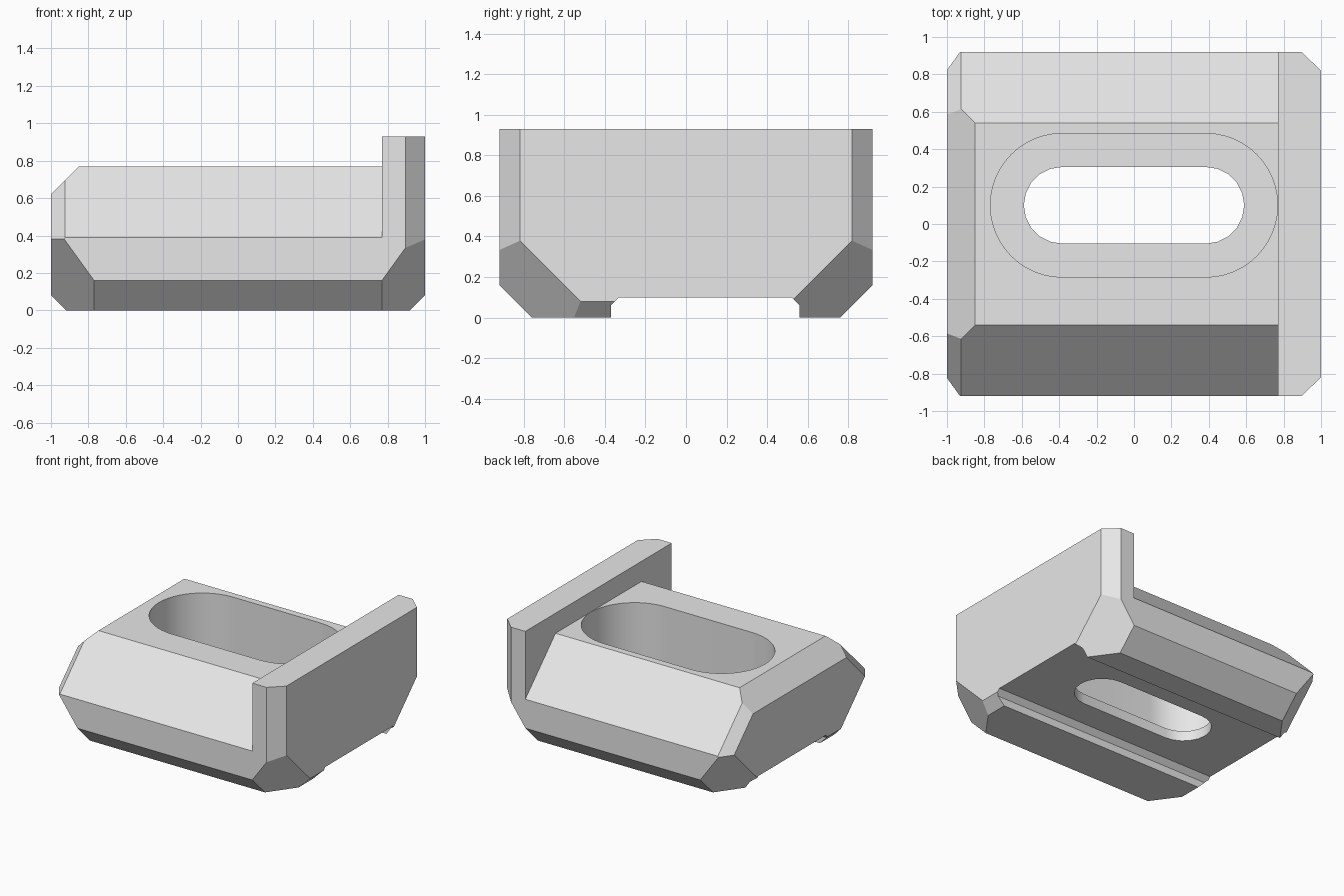
import bpy, bmesh, math
from mathutils import Vector

old = bpy.data.objects.get("Cube")
if old:
    bpy.data.objects.remove(old, do_unlink=True)

WALL_X = 0.77      # inner face of the end wall
SLOT_Y = 0.10      # centre line of the slot

grey = bpy.data.materials.new("light_grey")
grey.use_nodes = True
grey.diffuse_color = (0.8, 0.8, 0.8, 1)
grey.node_tree.nodes["Principled BSDF"].inputs["Base Color"].default_value = grey.diffuse_color


def add_object(name, bm):
    bmesh.ops.recalc_face_normals(bm, faces=bm.faces)
    mesh = bpy.data.meshes.new(name)
    bm.to_mesh(mesh)
    bm.free()
    mesh.materials.append(grey)
    ob = bpy.data.objects.new(name, mesh)
    bpy.context.collection.objects.link(ob)
    return ob


def prism(name, start, end):
    """Extrude a closed loop of points into a solid."""
    bm = bmesh.new()
    face = bm.faces.new([bm.verts.new(p) for p in start])
    shift = Vector(end) - Vector(start[0])
    top = bmesh.ops.extrude_face_region(bm, geom=[face], use_keep_orig=True)
    bmesh.ops.translate(bm, vec=shift, verts=[g for g in top["geom"] if isinstance(g, bmesh.types.BMVert)])
    return add_object(name, bm)


def x_prism(name, profile, x0, x1):
    return prism(name, [(x0, y, z) for y, z in profile], (x1, *profile[0]))


def slot(name, half, radius, z0, z1, steps):
    """Vertical cutter with two rounded ends."""
    loop = []
    for side, first in ((1, -math.pi / 2), (-1, math.pi / 2)):
        for i in range(steps + 1):
            a = first + math.pi * i / steps
            loop.append((side * half + radius * math.cos(a), SLOT_Y + radius * math.sin(a), z0))
    return prism(name, loop, (*loop[0][:2], z1))


def slice_off(bm, point, normal):
    """Remove everything beyond a plane and cap the cut."""
    bmesh.ops.bisect_plane(bm, geom=bm.verts[:] + bm.edges[:] + bm.faces[:], dist=1e-5,
                           plane_co=point, plane_no=normal, clear_outer=True)
    bmesh.ops.holes_fill(bm, edges=[e for e in bm.edges if e.is_boundary], sides=0)


# Block with all its bevels
bm = bmesh.new()
bmesh.ops.create_cube(bm, size=1)
for v in bm.verts:
    v.co = (v.co.x * 2, v.co.y * 1.84, (v.co.z + 0.5) * 0.93)
for s in (-1, 1):
    slice_off(bm, (0, s * 0.76, 0), (0, s, -1))                     # long bottom edges
    slice_off(bm, (s * 0.92, 0, 0), (s, 0, -1))                     # short bottom edges
    slice_off(bm, (1, s * 0.82, 0), (1, s * 1.05, 0))               # upright wall edges
    slice_off(bm, (-1, s * 0.82, 0.385), (-1.385, s, 1))            # upper corners
    for end in (-1, 1):
        slice_off(bm, (end, s * 0.82, 0.379), (end * 1.385, s, -1)) # lower corners
slice_off(bm, (-1, 0, 0.62), (-1, 0, 1))                            # top edge of the low end
block = add_object("clamp_block", bm)

# Cutters: sloped shoulders, underside channel, pocket and through slot
shoulder = [(-1.2, 1.2), (-1.2, 0.11), (-0.54, 0.77), (0.54, 0.77), (1.2, 0.11), (1.2, 1.2)]
channel = [(-0.37, -0.2), (-0.37, 0.06), (-0.33, 0.10), (0.52, 0.10), (0.56, 0.06), (0.56, -0.2)]
cutters = [
    x_prism("shoulder_cutter", shoulder, -1.2, WALL_X),
    x_prism("channel_cutter", channel, -1.2, 1.2),
    slot("pocket_cutter", 0.384, 0.384, 0.18, 1.2, 24),
    slot("through_slot_cutter", 0.384, 0.205, -0.2, 0.5, 10),
]
bpy.ops.object.select_all(action="DESELECT")
bpy.context.view_layer.objects.active = block
block.select_set(True)
for cutter in cutters:
    mod = block.modifiers.new(cutter.name, "BOOLEAN")
    mod.operation = "DIFFERENCE"
    mod.solver = "EXACT"
    mod.object = cutter
    bpy.ops.object.modifier_apply(modifier=mod.name)
    bpy.data.objects.remove(cutter, do_unlink=True)

bpy.ops.object.shade_smooth_by_angle(angle=math.radians(25))
